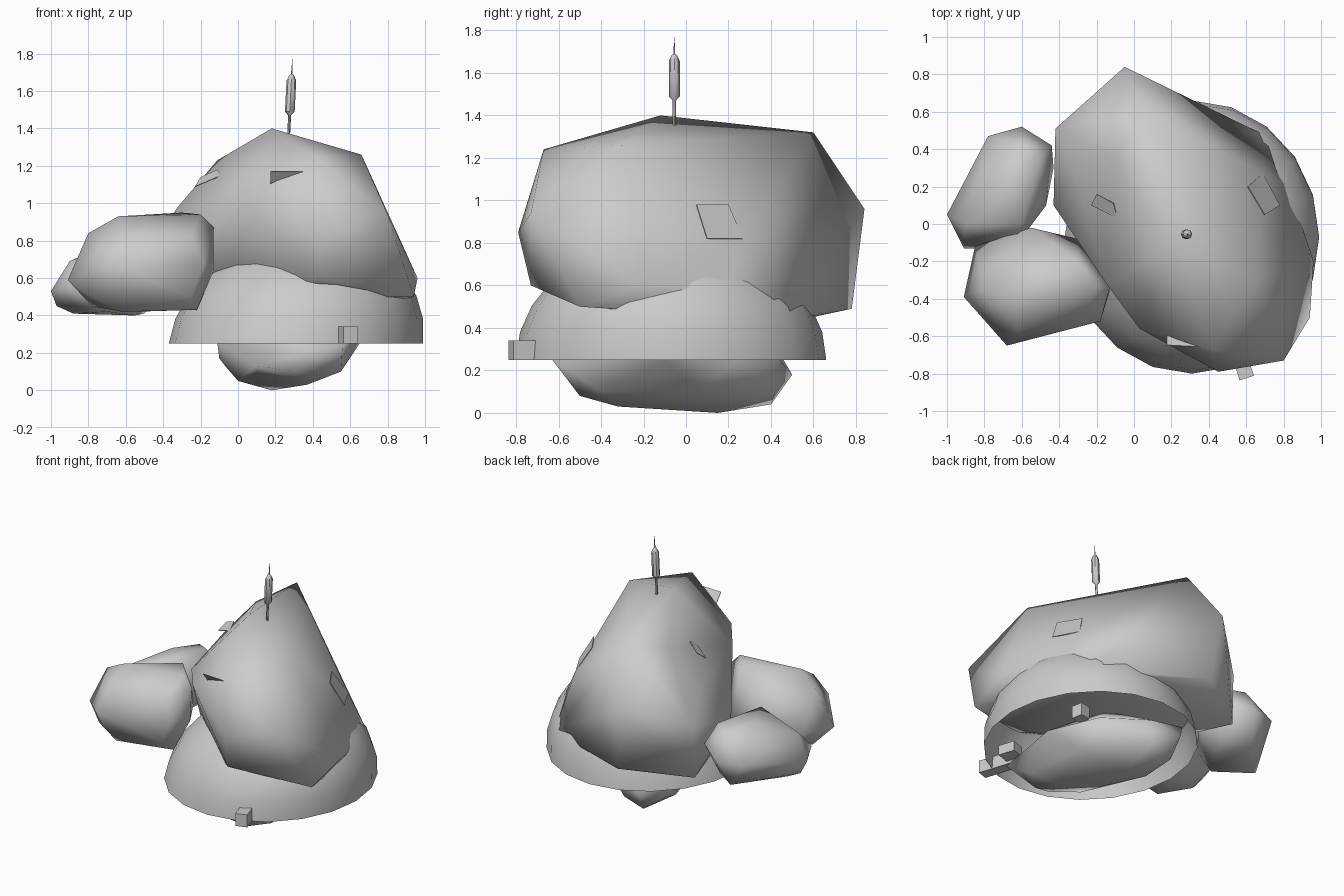
import bpy
import bmesh
import math
from mathutils import Matrix, Vector

cube = bpy.data.objects.get("Cube")
if cube:
    bpy.data.objects.remove(cube, do_unlink=True)

# One plain stone colour
stone = bpy.data.materials.new("stone grey")
stone.use_nodes = True
GREY = (0.6, 0.6, 0.6, 1)
stone.diffuse_color = GREY
stone.node_tree.nodes["Principled BSDF"].inputs["Base Color"].default_value = GREY


def finish(name, bm, smooth_angle=None):
    """Turn a bmesh into a named object with the stone colour."""
    mesh = bpy.data.meshes.new(name)
    bm.to_mesh(mesh)
    bm.free()
    mesh.materials.append(stone)
    obj = bpy.data.objects.new(name, mesh)
    bpy.context.collection.objects.link(obj)
    if smooth_angle:
        bpy.ops.object.select_all(action='DESELECT')
        obj.select_set(True)
        bpy.context.view_layer.objects.active = obj
        bpy.ops.object.shade_smooth_by_angle(angle=math.radians(smooth_angle))
    return obj


def rock(name, corners):
    """Faceted boulder wrapped around its corner points."""
    bm = bmesh.new()
    for corner in corners:
        bm.verts.new(corner)
    hull = bmesh.ops.convex_hull(bm, input=bm.verts[:])
    loose = {g for g in hull["geom_interior"] + hull["geom_unused"]
             if isinstance(g, bmesh.types.BMVert)}
    bmesh.ops.delete(bm, geom=list(loose), context='VERTS')
    bmesh.ops.recalc_face_normals(bm, faces=bm.faces[:])
    finish(name, bm, 72)


def loft(name, rings, sides, smooth_angle, cap=True):
    """Join elliptical rings given as centre, x radius and y radius."""
    bm = bmesh.new()
    loops = []
    for centre, rx, ry in rings:
        loop = []
        for i in range(sides):
            a = math.tau * i / sides
            offset = Vector((rx * math.cos(a), ry * math.sin(a), 0))
            loop.append(bm.verts.new(Vector(centre) + offset))
        loops.append(loop)
    for low, high in zip(loops, loops[1:]):
        for i in range(sides):
            j = (i + 1) % sides
            bm.faces.new((low[i], low[j], high[j], high[i]))
    bm.faces.new(loops[-1])
    if cap:
        bm.faces.new(loops[0][::-1])
    finish(name, bm, smooth_angle)


def plate(name, corners):
    """Thin four-cornered chip, doubled along its normal."""
    bm = bmesh.new()
    face = bm.faces.new([bm.verts.new(c) for c in corners])
    face.normal_update()
    shift = face.normal * 0.004
    extruded = bmesh.ops.extrude_face_region(bm, geom=[face])
    top = [g for g in extruded["geom"] if isinstance(g, bmesh.types.BMVert)]
    bmesh.ops.translate(bm, verts=top, vec=shift)
    bmesh.ops.recalc_face_normals(bm, faces=bm.faces[:])
    finish(name, bm)


def block(name, centre, size, turn):
    """Small box turned about the vertical."""
    bm = bmesh.new()
    bmesh.ops.create_cube(bm, size=1)
    bmesh.ops.scale(bm, verts=bm.verts[:], vec=size)
    bmesh.ops.rotate(bm, verts=bm.verts[:],
                     matrix=Matrix.Rotation(math.radians(turn), 3, 'Z'))
    bmesh.ops.translate(bm, verts=bm.verts[:], vec=centre)
    finish(name, bm)


# Main boulder
rock("main_boulder", [
    # ridge and shoulders
    (.18, -.12, 1.4), (.05, .6, 1.32), (.42, -.67, 1.24), (.66, -.3, 1.26),
    (.42, -.05, 1.29), (-.11, .36, 1.23),
    # middle
    (-.33, .32, .97), (-.14, -.33, 1), (.03, -.56, 1.02), (.45, -.79, .85),
    (.8, -.73, .94), (-.05, .84, .96), (-.42, .51, .8), (-.43, .1, .7),
    (.69, .27, .82),
    # lower rim
    (.43, -.73, .6), (.96, -.2, .6), (.94, -.5, .5), (.83, .2, .57),
    (.73, .46, .44), (0, .78, .49), (-.42, .5, .43), (-.3, 0, .5),
    (0, -.3, .5), (.4, -.5, .5), (.58, .49, .43),
])

# Boulder underneath
rock("base_boulder", [
    (.18, .15, 0), (.37, -.32, .03), (0, .12, .05), (.55, -.4, .1),
    (.42, -.5, .08), (.06, .4, .04), (.02, .5, .18), (-.05, .43, .3),
    (.2, .42, .1), (-.06, .3, .12), (.22, .44, .25), (-.1, .22, .17),
    (.56, -.63, .25), (.3, -.51, .1), (.1, -.42, .13), (-.11, .05, .25),
    (.65, -.1, .25), (.5, .25, .25), (.5, .05, .1), (.1, -.2, .08),
    (.25, 0, .5),
])

# Pair of side boulders
rock("front_side_boulder", [
    (-.64, -.4, .93), (-.3, -.2, .95), (-.2, -.33, .94), (-.13, -.34, .87),
    (-.13, -.36, .64), (-.22, -.42, .43), (-.78, -.33, .45),
    (-.91, -.39, .59), (-.8, -.35, .84), (-.68, -.65, .67),
    (-.18, -.52, .68), (-.85, -.12, .62), (-.55, -.02, .75),
    (-.3, -.08, .6), (-.55, -.25, .42), (-.62, -.5, .42),
    (-.66, -.59, .54), (-.25, -.5, .5), (-.78, -.47, .5),
    (-.62, -.57, .82), (-.25, -.48, .82),
])
rock("back_side_boulder", [
    (-1, .05, .53), (-.9, 0, .69), (-.97, .08, .45), (-.88, .1, .41),
    (-.91, -.13, .55), (-.65, -.14, .6), (-.78, .47, .6), (-.6, .52, .6),
    (-.44, .42, .65), (-.43, .3, .5), (-.47, .1, .6), (-.6, .42, .77),
    (-.5, .35, .79), (-.7, .25, .78), (-.6, 0, .8), (-.55, .15, .4),
    (-.65, .42, .41), (-.5, .32, .41), (-.7, -.05, .42),
])

# Open dome forming the skirt, leaning slightly to one side
dome = []
for step in range(7):
    a = math.radians(step * 13)
    rise = .58 * math.sin(a)
    dome.append(((.31 + .13 * rise, -.07, .25 + rise),
                 .68 * math.cos(a), .73 * math.cos(a)))
loft("skirt_dome", dome, 20, 40, cap=False)

# Reed on top: stem, seed head and tip
reed = []
for z, r in ((1.3, .008), (1.47, .008), (1.49, .026), (1.655, .026),
             (1.685, .012), (1.69, .004), (1.77, .001)):
    reed.append(((.27 + (z - 1.35) * .05, -.055, z), r, r))
loft("reed", reed, 8, 40)

# Chips lying on the main boulder
plate("front_chip", [(.175, -.65, 1.17), (.37, -.66, 1.17),
                     (.275, -.58, 1.08), (.175, -.57, 1.07)])
plate("left_chip", [(.7, .05, .98), (.61, .2, .98),
                    (.69, .27, .82), (.78, .1, .82)])
plate("right_chip", [(-.23, .1, 1.09), (-.2, .16, 1.14),
                     (-.11, .11, 1.18), (-.09, .03, 1.15)])

# Small blocks along the skirt
block("front_block", (.56, -.69, .295), (.08, .28, .09), 18)
block("inner_block", (.61, -.53, .3), (.1, .12, .07), 18)
block("back_block", (.58, .15, .3), (.08, .08, .09), 10)
